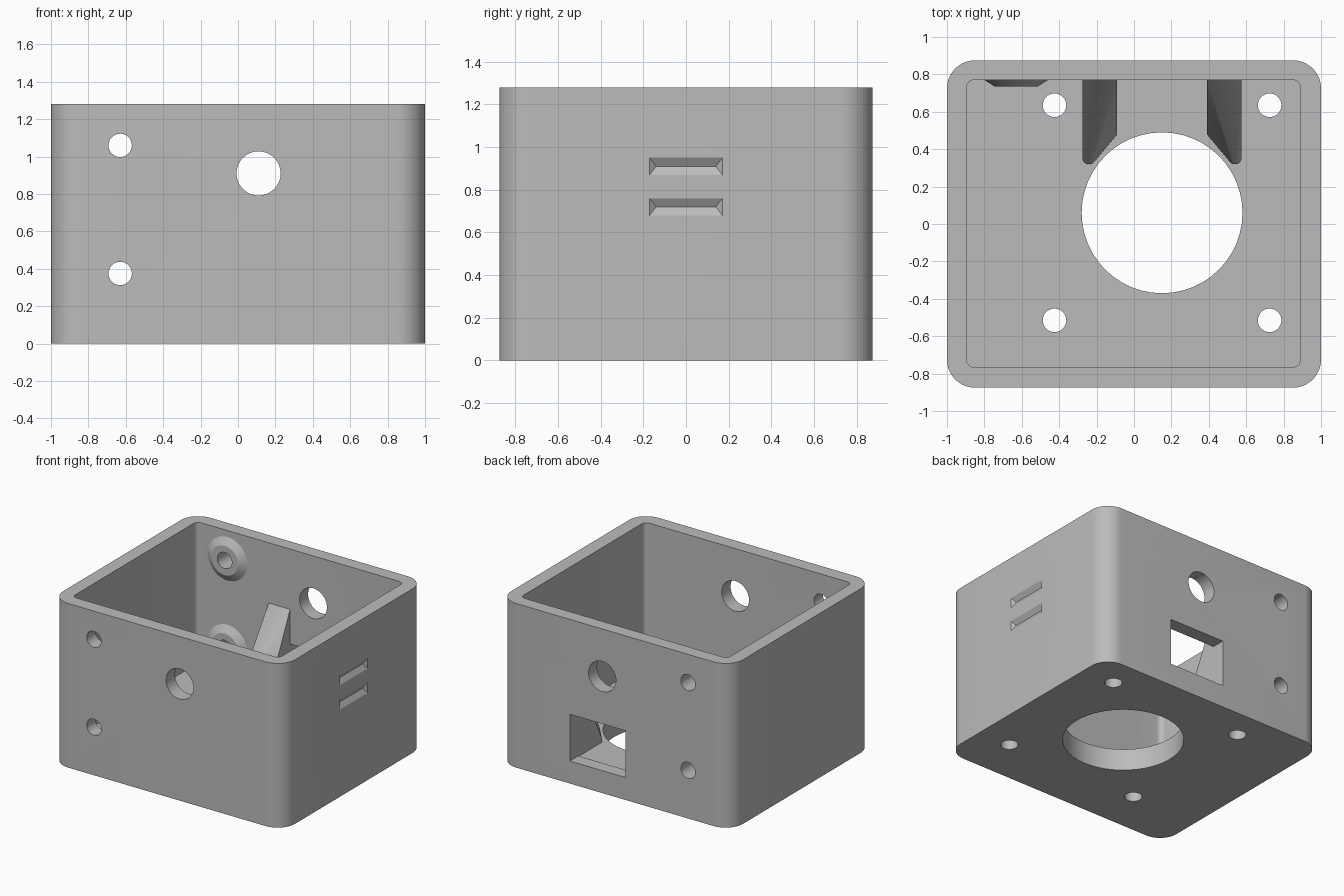
import bpy, bmesh, math
from mathutils import Matrix, Vector

cube = bpy.data.objects.get("Cube")
if cube:
    bpy.data.objects.remove(cube, do_unlink=True)

GREY = (0.5, 0.5, 0.5, 1)
mat = bpy.data.materials.new("plain grey")
mat.use_nodes = True
mat.diffuse_color = GREY
mat.node_tree.nodes["Principled BSDF"].inputs["Base Color"].default_value = GREY

H, FLOOR, BACK = 1.28, 0.17, 0.77
MID = 0.15                      # symmetry line of the floor opening and ribs
SCREW_X, SCREW_Z = -0.63, (0.375, 1.06)


def finish(name, bm):
    bmesh.ops.recalc_face_normals(bm, faces=bm.faces)
    mesh = bpy.data.meshes.new(name)
    bm.to_mesh(mesh)
    bm.free()
    mesh.materials.append(mat)
    ob = bpy.data.objects.new(name, mesh)
    bpy.context.collection.objects.link(ob)
    return ob


def rounded_block(name, x0, x1, y0, y1, z0, z1, r, steps=10):
    bm = bmesh.new()
    verts = []
    corners = [(x1 - r, y1 - r), (x0 + r, y1 - r), (x0 + r, y0 + r), (x1 - r, y0 + r)]
    for i, (cx, cy) in enumerate(corners):
        for k in range(steps + 1):
            a = math.pi / 2 * (i + k / steps)
            verts.append(bm.verts.new((cx + r * math.cos(a), cy + r * math.sin(a), z0)))
    face = bm.faces.new(verts)
    top = bmesh.ops.extrude_face_region(bm, geom=[face])["geom"]
    bmesh.ops.translate(bm, vec=(0, 0, z1 - z0),
                        verts=[v for v in top if isinstance(v, bmesh.types.BMVert)])
    return finish(name, bm)


def cone(name, centre, r1, r2, depth, along_y=False, sides=40):
    bm = bmesh.new()
    turn = Matrix.Rotation(math.pi / 2, 4, "X") if along_y else Matrix()
    bmesh.ops.create_cone(bm, cap_ends=True, segments=sides, radius1=r1, radius2=r2,
                          depth=depth, matrix=Matrix.Translation(centre) @ turn)
    return finish(name, bm)


def hull(name, points):
    bm = bmesh.new()
    for p in points:
        bm.verts.new(p)
    out = bmesh.ops.convex_hull(bm, input=bm.verts)
    bmesh.ops.dissolve_limit(bm, angle_limit=0.01, verts=bm.verts, edges=bm.edges)
    return finish(name, bm)


def box(name, x0, x1, y0, y1, z0, z1):
    return hull(name, [(x, y, z) for x in (x0, x1) for y in (y0, y1) for z in (z0, z1)])


def cut(target, cutters):
    for c in cutters:
        c.hide_render = True
        mod = target.modifiers.new("cut", "BOOLEAN")
        mod.operation, mod.solver, mod.object = "DIFFERENCE", "EXACT", c
    bpy.context.view_layer.update()
    graph = bpy.context.evaluated_depsgraph_get()
    mesh = bpy.data.meshes.new_from_object(target.evaluated_get(graph))
    target.modifiers.clear()
    target.data = mesh
    for c in cutters:
        bpy.data.objects.remove(c, do_unlink=True)


def side_groove(z):
    # shallow V groove with tapered ends on the +x wall
    t = 0.04
    mouth = [(1.0, y, z + dz) for y in (-0.17, 0.17) for dz in (-t, t)]
    skin = [(1.02, y, zz) for _, y, zz in mouth]
    return hull("groove_cutter", mouth + skin + [(0.975, -0.14, z), (0.975, 0.14, z)])


# Housing shell with its openings
housing = rounded_block("housing", -1, 1, -0.875, 0.875, 0, H, 0.15)
cutters = [
    rounded_block("cavity_cutter", -0.895, 0.89, -0.765, BACK, FLOOR, H + 0.2, 0.04, 6),
    cone("floor_opening_cutter", (MID, 0.06, 0), 0.43, 0.43, 0.6, sides=48),
    cone("cable_hole_cutter", (0.11, 0, 0.91), 0.118, 0.118, 3, True),
    box("window_cutter", -0.09, 0.39, 0.6, 1.1, FLOOR + 0.005, 0.54),
    side_groove(0.91), side_groove(0.72),
]
for x in (-0.425, 0.725):
    for y in (-0.515, 0.635):
        cutters.append(cone("floor_screw_cutter", (x, y, 0), 0.063, 0.063, 0.6, sides=32))
for z in SCREW_Z:
    cutters.append(cone("wall_screw_cutter", (SCREW_X, 0, z), 0.0625, 0.0625, 3, True, 32))
cut(housing, cutters)
parts = [housing]

# Tapered bosses around the screw holes inside the back wall
for label, z in zip(("lower", "upper"), SCREW_Z):
    boss = cone(label + "_boss", (SCREW_X, BACK - 0.0175, z), 0.17, 0.115, 0.035, True)
    cut(boss, [cone("boss_cutter", (SCREW_X, BACK, z), 0.0625, 0.0625, 1, True, 32)])
    parts.append(boss)

# Sloping ribs either side of the window, mirrored about the opening
for label, s in (("right", -1), ("left", 1)):
    plan = [(0.425, BACK), (0.24, BACK), (0.24, 0.48)]
    for k in range(9):
        a = math.radians(220 + 140 * k / 8)
        plan.append((0.39 + 0.035 * math.cos(a), 0.355 + 0.035 * math.sin(a)))
    points = [(MID + s * x, y, z) for x, y in plan for z in (FLOOR, FLOOR + 0.03)]
    points += [(MID + s * x, BACK, 0.81) for x in (0.24, 0.425)]
    parts.append(hull(label + "_rib", points))

# Smooth the rounded walls, keep edges sharp
bpy.ops.object.select_all(action="DESELECT")
for ob in parts:
    ob.select_set(True)
bpy.context.view_layer.objects.active = housing
bpy.ops.object.shade_smooth_by_angle(angle=math.radians(25))
